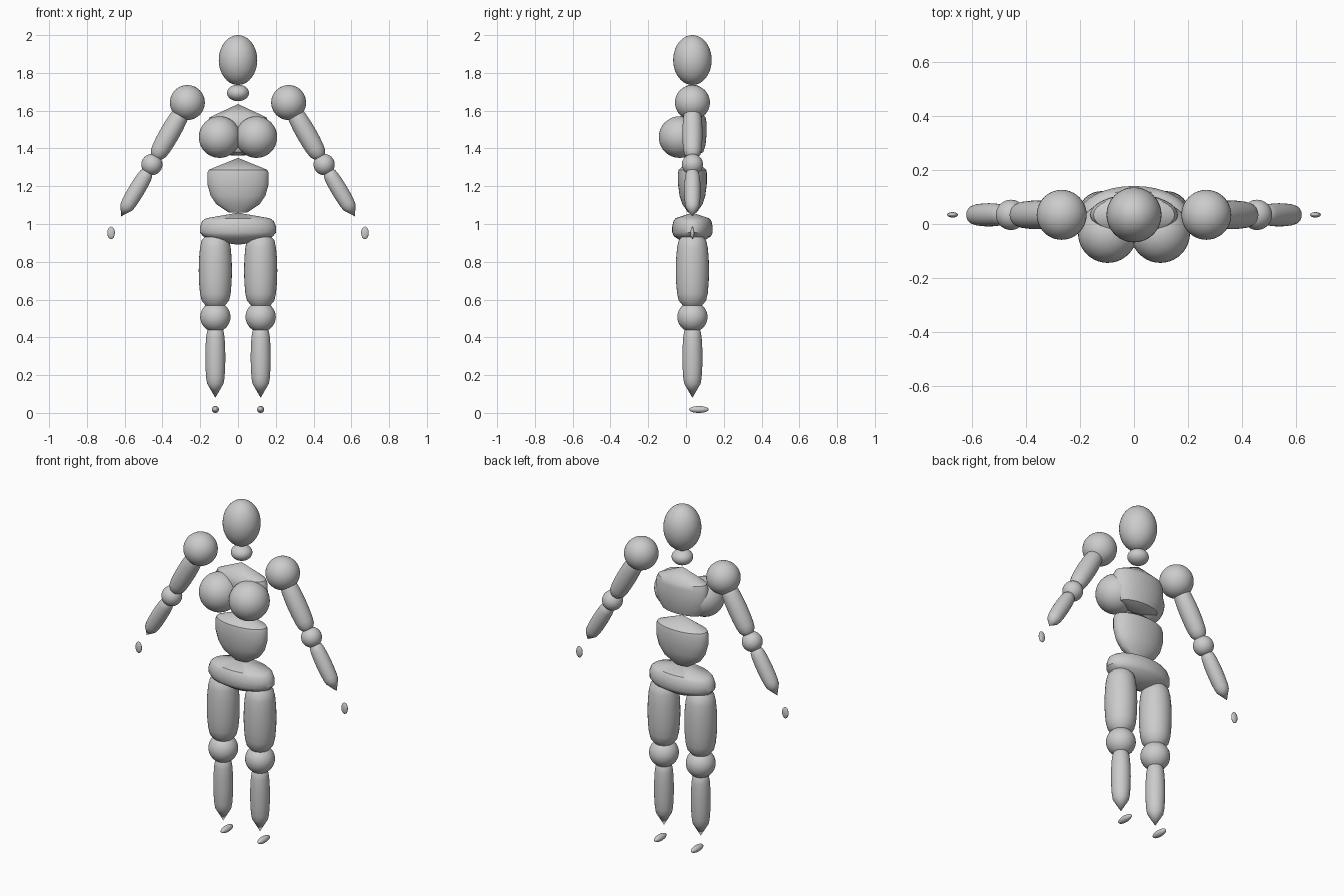
import bpy, bmesh, math
from mathutils import Vector

if "Cube" in bpy.data.objects:
    bpy.data.objects.remove(bpy.data.objects["Cube"])

CY = 0.034  # depth line shared by the body
SEG = 32


def finish(obj, name):
    obj.name = name
    bpy.ops.object.select_all(action='DESELECT')
    obj.select_set(True)
    bpy.context.view_layer.objects.active = obj
    bpy.ops.object.shade_smooth_by_angle(angle=math.radians(35))


def ball(name, center, radii):
    bpy.ops.mesh.primitive_uv_sphere_add(segments=40, ring_count=20, radius=1, location=center)
    obj = bpy.context.object
    obj.scale = radii
    bpy.ops.object.transform_apply(location=False, rotation=False, scale=True)
    finish(obj, name)


def turned(name, profile, depth=1.0):
    """Closed turned form from (radius, height) pairs, first and last on the axis."""
    bm = bmesh.new()
    verts = [bm.verts.new((r, 0, z)) for r, z in profile]
    edges = [bm.edges.new(p) for p in zip(verts, verts[1:])]
    bmesh.ops.spin(bm, geom=verts + edges, cent=(0, 0, 0), axis=(0, 0, 1),
                   angle=2 * math.pi, steps=SEG, use_duplicate=False)
    bmesh.ops.remove_doubles(bm, verts=bm.verts, dist=1e-4)
    bmesh.ops.scale(bm, vec=(1, depth, 1), verts=bm.verts)
    bmesh.ops.recalc_face_normals(bm, faces=bm.faces)
    mesh = bpy.data.meshes.new(name)
    bm.to_mesh(mesh)
    bm.free()
    obj = bpy.data.objects.new(name, mesh)
    bpy.context.collection.objects.link(obj)
    obj.location.y = CY
    finish(obj, name)
    return obj


LIMB = [(0, 0), (.82, .175), (.92, .25), (.98, .37), (1, .5),
        (.98, .63), (.92, .75), (.82, .825), (0, 1)]


def limb(name, start, end, radius):
    """Spindle with pointed ends running from joint to joint."""
    a, b = Vector(start), Vector(end)
    length = (b - a).length
    obj = turned(name, [(r * radius, t * length) for r, t in LIMB])
    obj.rotation_mode = 'QUATERNION'
    obj.rotation_quaternion = (b - a).to_track_quat('Z', 'Y')
    obj.location = a


# head and neck
ball("head", (0, CY, 1.868), (.102, .102, .132))
ball("neck", (0, CY, 1.694), (.058, .057, .044))

# torso blocks
turned("chest", [(0, 1.635), (.15, 1.565), (.162, 1.54), (.163, 1.48), (.152, 1.42),
                 (.125, 1.38), (.06, 1.365), (0, 1.362)], .46)
turned("waist", [(0, 1.35), (.155, 1.287), (.162, 1.27), (.162, 1.21), (.145, 1.15),
                 (.115, 1.105), (.05, 1.062), (0, 1.06)], .47)
turned("pelvis", [(0, 1.06), (.17, 1.03), (.19, 1.015), (.202, .985), (.202, .955),
                  (.185, .935), (.1, .905), (0, .89)], .53)

# paired parts
for side, s in (("left", 1), ("right", -1)):
    shoulder = (s * .268, CY, 1.643)
    elbow = (s * .456, CY, 1.315)
    wrist = (s * .62, CY, 1.04)
    hip, knee, ankle = [(s * .12, CY, z) for z in (1.0, .508, .08)]

    ball(side + "_breast", (s * .0975, -.034, 1.46), (.11, .11, .11))
    ball(side + "_shoulder", shoulder, (.0925,) * 3)
    limb(side + "_upper_arm", shoulder, elbow, .053)
    ball(side + "_elbow", elbow, (.056,) * 3)
    limb(side + "_forearm", elbow, wrist, .043)
    ball(side + "_hand", (s * .672, CY, .953), (.02, .01, .033))
    limb(side + "_thigh", hip, knee, .088)
    ball(side + "_knee", knee, (.08,) * 3)
    limb(side + "_calf", knee, ankle, .053)
    ball(side + "_foot", (s * .12, .068, .018), (.019, .052, .018))
